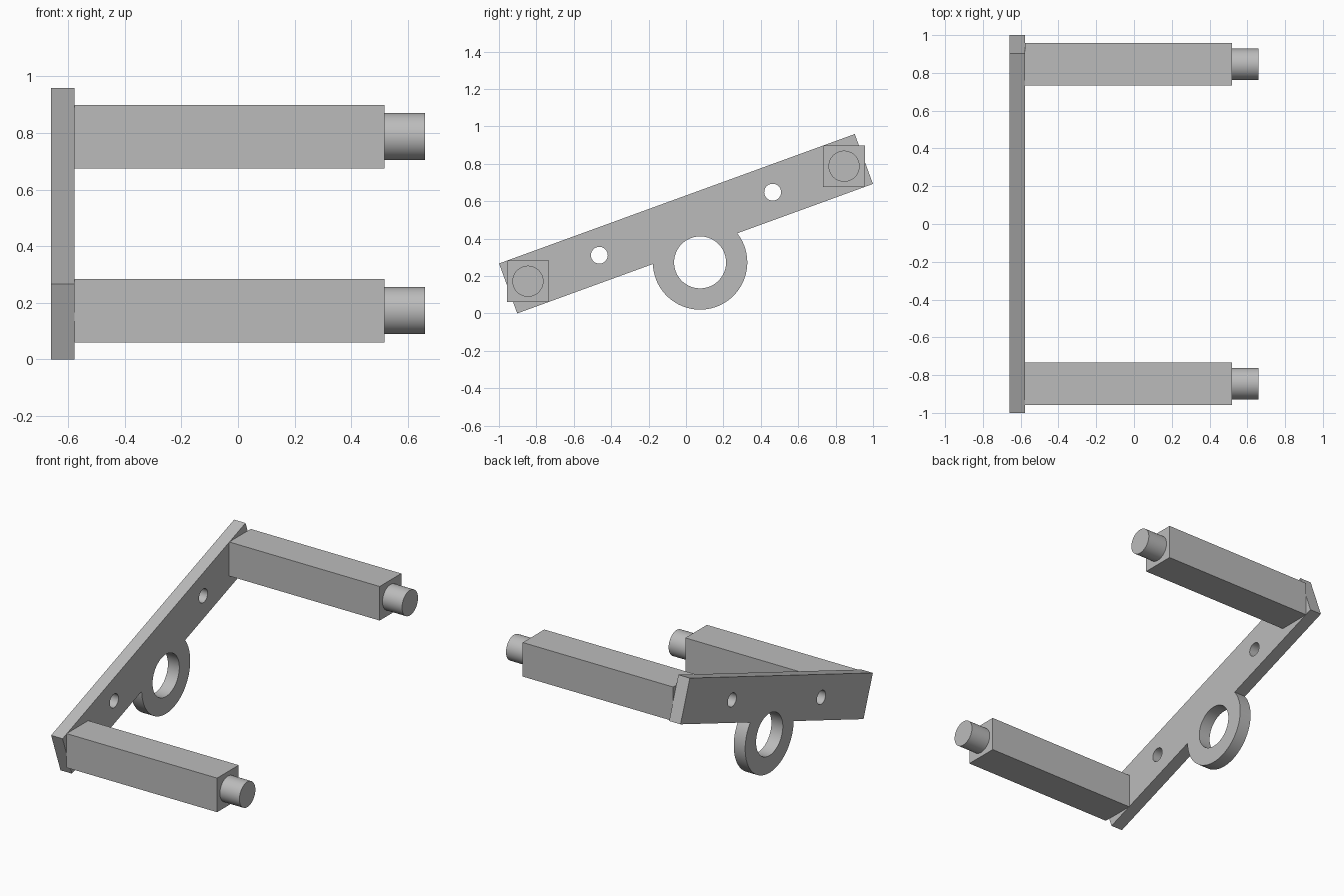
import bpy
from math import sin, cos, asin, sqrt, pi, radians
from mathutils import Matrix

if "Cube" in bpy.data.objects:
    bpy.data.objects.remove(bpy.data.objects["Cube"])

GREY = (0.5, 0.5, 0.5, 1)
grey = bpy.data.materials.new("plain grey")
grey.use_nodes = True
grey.diffuse_color = GREY
grey.node_tree.nodes["Principled BSDF"].inputs["Base Color"].default_value = GREY

TILT = radians(20)
MID_Z = 0.48
PLATE_X, PLATE_T = -0.6185, 0.083
HALF_L, HALF_W = 1.012, 0.142
RING_Y, RING_R, BORE_R = -0.22, 0.2525, 0.139


def finish(obj, name):
    obj.name = name
    obj.data.name = name
    obj.data.materials.clear()
    obj.data.materials.append(grey)
    bpy.ops.object.shade_smooth_by_angle(angle=radians(30))


def arc(cx, cy, r, start, end, steps):
    return [(cx + r * cos(start + (end - start) * i / steps),
             cy + r * sin(start + (end - start) * i / steps))
            for i in range(steps + 1)]


def circle(cx, cy, r, steps=64):
    return arc(cx, cy, r, 0, 2 * pi, steps)[:-1]


# Tilted side plate: bar and ring lug in one outline, with three holes
meet = asin((-HALF_W - RING_Y) / RING_R)
outline = [(HALF_L, -HALF_W), (HALF_L, HALF_W), (-HALF_L, HALF_W), (-HALF_L, -HALF_W)]
outline += arc(0, RING_Y, RING_R, pi - meet, 2 * pi + meet, 64)
loops = [outline, circle(0, RING_Y, BORE_R),
         circle(0.493, 0, 0.045, 40), circle(-0.493, 0, 0.045, 40)]

curve = bpy.data.curves.new("side_plate", "CURVE")
curve.dimensions = "2D"
curve.fill_mode = "BOTH"
curve.extrude = PLATE_T / 2
for loop in loops:
    spline = curve.splines.new("POLY")
    spline.points.add(len(loop) - 1)
    for point, (x, y) in zip(spline.points, loop):
        point.co = (x, y, 0, 1)
    spline.use_cyclic_u = True
plate = bpy.data.objects.new("side_plate", curve)
bpy.context.collection.objects.link(plate)
c, s = cos(TILT), sin(TILT)
plate.matrix_world = Matrix(((0, 0, 1, PLATE_X), (c, -s, 0, 0),
                             (s, c, 0, MID_Z), (0, 0, 0, 1)))
bpy.ops.object.select_all(action="DESELECT")
plate.select_set(True)
bpy.context.view_layer.objects.active = plate
bpy.ops.object.convert(target="MESH")
plate = bpy.context.object
bpy.ops.object.mode_set(mode="EDIT")
bpy.ops.mesh.select_all(action="SELECT")
bpy.ops.mesh.remove_doubles(threshold=0.0001)
bpy.ops.mesh.normals_make_consistent(inside=False)
bpy.ops.object.mode_set(mode="OBJECT")
finish(plate, "side_plate")

# Square arms with round end pegs
ARM_START, ARM_END, PEG_END = -0.577, 0.518, 0.66
for side, name in ((-1, "front"), (1, "back")):
    y, z = side * 0.845, MID_Z + side * 0.3075
    bpy.ops.mesh.primitive_cube_add(size=1, location=((ARM_START + ARM_END) / 2, y, z))
    arm = bpy.context.object
    arm.scale = (ARM_END - ARM_START, 0.224, 0.224)
    bpy.ops.object.transform_apply(location=False, rotation=False, scale=True)
    finish(arm, name + "_arm")
    bpy.ops.mesh.primitive_cylinder_add(
        vertices=64, radius=0.083, depth=PEG_END - ARM_END,
        location=((ARM_END + PEG_END) / 2, y, z), rotation=(0, pi / 2, 0))
    finish(bpy.context.object, name + "_peg")
